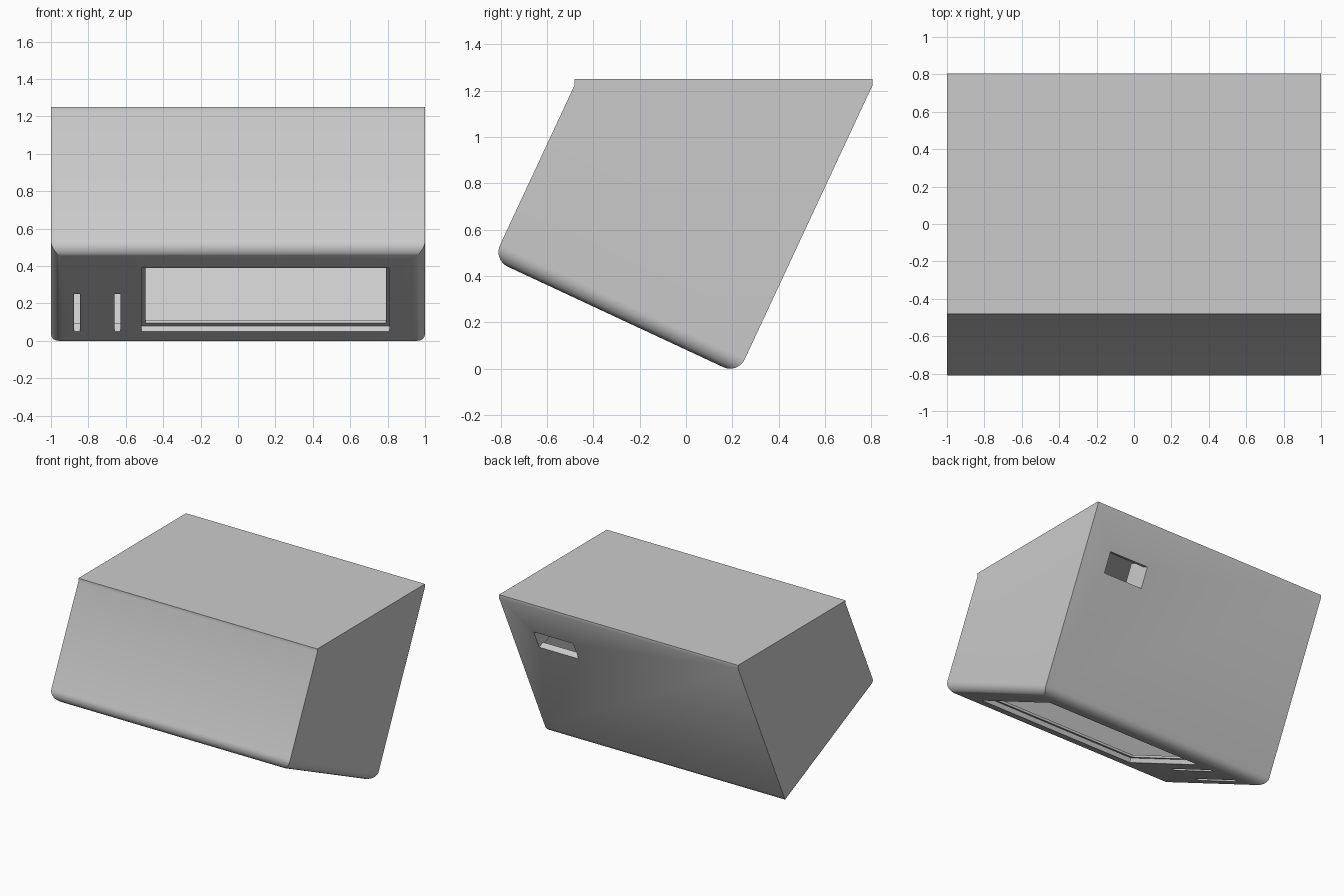
import bpy
import bmesh
import math
from mathutils import Vector

if "Cube" in bpy.data.objects:
    bpy.data.objects.remove(bpy.data.objects["Cube"])

grey = bpy.data.materials.new("plain_grey")
grey.use_nodes = True
colour = (0.6, 0.6, 0.6, 1)
grey.diffuse_color = colour
grey.node_tree.nodes["Principled BSDF"].inputs["Base Color"].default_value = colour

# Tilted frame: u runs up the sloping underside, d runs into the case
TILT = math.radians(25)
ORIGIN = Vector((0, 0.224, -0.023))
U = Vector((0, -math.cos(TILT), math.sin(TILT)))
D = Vector((0, math.sin(TILT), math.cos(TILT)))
DEPTH, TOP, RIM = 1.166, 1.25, 1.225


def tilted(u, d):
    return ORIGIN + u * U + d * D


def at_height(u, z):
    start = tilted(u, 0)
    return start + D * ((z - start.z) / D.z)


def prism(name, points, x0, x1, fillet=0):
    """Extrude a side profile along x; the first two points bound the underside."""
    bm = bmesh.new()
    ends = [[bm.verts.new((x, p.y, p.z)) for p in points] for x in (x0, x1)]
    bm.faces.new(ends[0])
    bm.faces.new(ends[1])
    for i in range(len(points)):
        j = (i + 1) % len(points)
        face = bm.faces.new((ends[0][i], ends[0][j], ends[1][j], ends[1][i]))
        if i == 0:
            underside = face
    bmesh.ops.recalc_face_normals(bm, faces=bm.faces)
    if fillet:
        bmesh.ops.bevel(bm, geom=list(underside.edges), offset=fillet,
                        segments=8, profile=0.5, affect='EDGES')
    mesh = bpy.data.meshes.new(name)
    bm.to_mesh(mesh)
    bm.free()
    mesh.materials.append(grey)
    obj = bpy.data.objects.new(name, mesh)
    bpy.context.collection.objects.link(obj)
    return obj


def tilted_box(name, x, u, d):
    corners = [(u[0], d[0]), (u[1], d[0]), (u[1], d[1]), (u[0], d[1])]
    return prism(name, [tilted(*c) for c in corners], *x)


def cut(target, cutter):
    cutter.hide_render = True
    mod = target.modifiers.new("cut", 'BOOLEAN')
    mod.operation = 'DIFFERENCE'
    mod.solver = 'EXACT'
    mod.object = cutter
    bpy.context.view_layer.objects.active = target
    bpy.ops.object.modifier_apply(modifier=mod.name)
    bpy.data.objects.remove(cutter)


# Leaning case with a short upright rim and rounded underside edges
front_rim, back_rim = at_height(DEPTH, RIM), at_height(0, RIM)
lift = Vector((0, 0, TOP - RIM))
case = prism("case", [tilted(0, 0), tilted(DEPTH, 0), front_rim, front_rim + lift,
                      back_rim + lift, back_rim], -1, 1, fillet=0.07)

# Hollow interior
WALL = 0.05
cut(case, prism("cavity", [tilted(WALL, WALL), tilted(DEPTH - WALL, WALL),
                           at_height(DEPTH - WALL, RIM - 0.02),
                           at_height(WALL, RIM - 0.02)], -1 + WALL, 1 - WALL))

# Stepped window and two slots in the underside
cut(case, tilted_box("window_recess", (-0.515, 0.81), (0.173, 0.976), (-0.1, 0.033)))
cut(case, tilted_box("window_opening", (-0.495, 0.79), (0.21, 0.94), (-0.1, 0.1)))
for x in (-0.86, -0.645):
    cut(case, tilted_box("slot", (x - 0.016, x + 0.016), (0.173, 0.645), (-0.1, 0.1)))

# Port in the back wall, with a cheek plate on each side inside
cut(case, tilted_box("port", (0.46, 0.79), (-0.1, 0.1), (0.952, 1.107)))
for side, x in (("right", 0.445), ("left", 0.79)):
    tilted_box("port_cheek_" + side, (x, x + 0.015), (WALL - 0.005, 0.2), (0.93, 1.13))

# Smooth the fillets, keep the other edges crisp
bpy.ops.object.select_all(action='DESELECT')
case.select_set(True)
bpy.context.view_layer.objects.active = case
bpy.ops.object.shade_smooth_by_angle(angle=math.radians(30))
